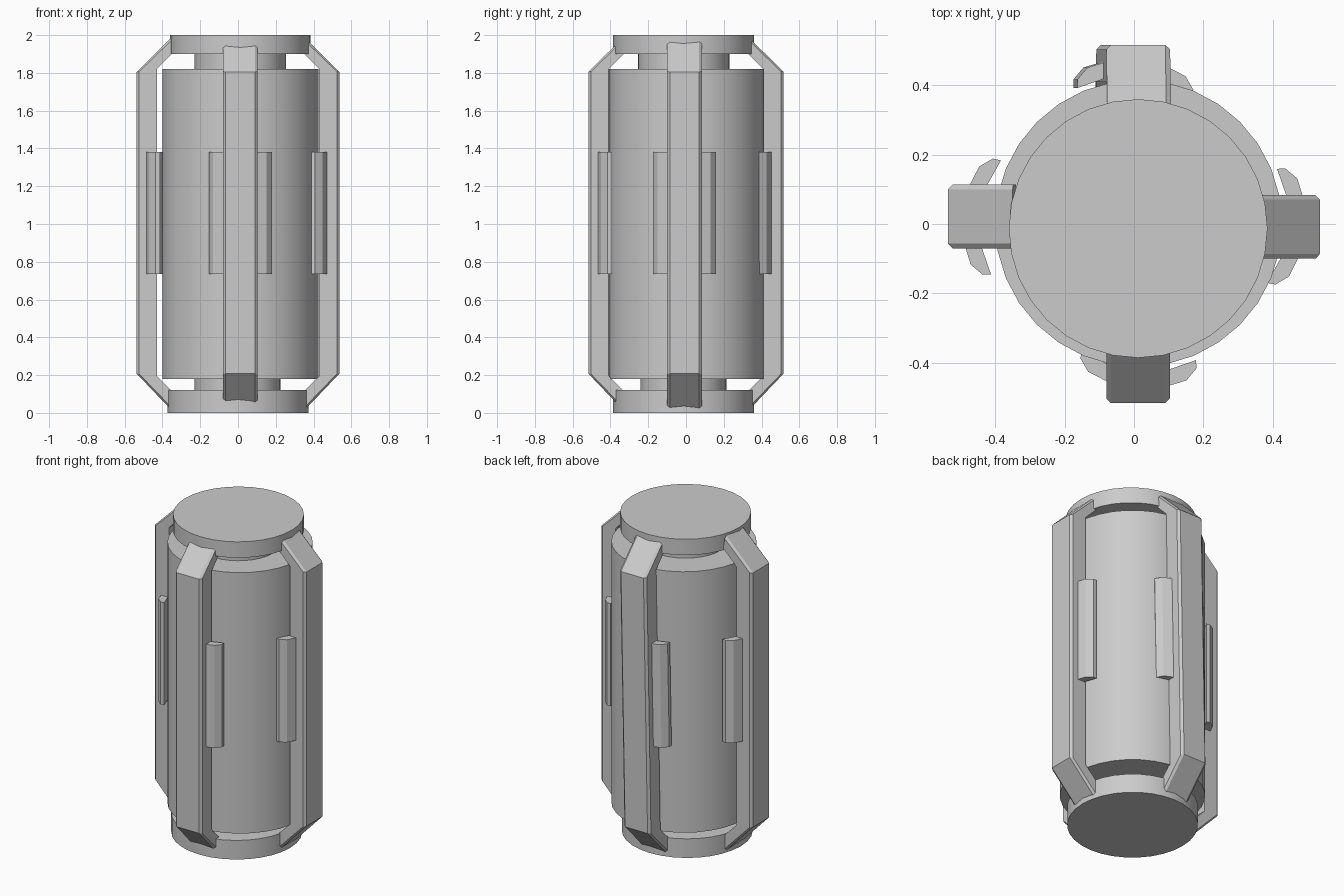
import bpy, bmesh, math
from mathutils import Matrix, Vector

if "Cube" in bpy.data.objects:
    bpy.data.objects.remove(bpy.data.objects["Cube"])


def cylinder(name, r, z0, z1, x, y):
    bpy.ops.mesh.primitive_cylinder_add(vertices=32, radius=r, depth=z1 - z0,
                                        location=(x, y, (z0 + z1) / 2))
    ob = bpy.context.object
    ob.name = name
    bpy.ops.object.shade_smooth_by_angle(angle=math.radians(30))


def skin(name, sections, matrix):
    """Join matching closed sections into a capped solid."""
    bm = bmesh.new()
    rings = [[bm.verts.new(p) for p in s] for s in sections]
    n = len(rings[0])
    for a, b in zip(rings, rings[1:]):
        for i in range(n):
            j = (i + 1) % n
            bm.faces.new((a[i], a[j], b[j], b[i]))
    bm.faces.new(rings[0])
    bm.faces.new(rings[-1])
    bmesh.ops.transform(bm, matrix=matrix, verts=bm.verts)
    bmesh.ops.recalc_face_normals(bm, faces=bm.faces)
    me = bpy.data.meshes.new(name)
    bm.to_mesh(me)
    bm.free()
    bpy.context.collection.objects.link(bpy.data.objects.new(name, me))


# Canister core, necks and end caps
cylinder("body", 0.414, 0.18, 1.82, 0.013, 0.002)
cylinder("top_neck", 0.242, 1.80, 1.92, 0.012, -0.013)
cylinder("bottom_neck", 0.228, 0.10, 0.20, -0.002, -0.013)
cylinder("top_cap", 0.373, 1.90, 2.0, 0.012, -0.013)
cylinder("bottom_cap", 0.373, 0.0, 0.12, 0.0, -0.013)

# Guard bar path: inner and outer (radius, height) pairs
BAR = [((0.34, 0.105), (0.35, 0.012)), ((0.43, 0.195), (0.537, 0.208)),
       ((0.43, 1.82), (0.537, 1.805)), ((0.34, 1.91), (0.35, 1.99))]
W, C = 0.092, 0.014

# Bracket cross-section behind each bar, half of a faceted arc
HALF = [(0.398, 0.165), (0.422, 0.168), (0.459, 0.142), (0.48, 0.09)]


def bar_section(inner, outer):
    (ri, zi), (ro, zo) = inner, outer
    t = C / max(0.05, math.hypot(ro - ri, zo - zi))
    rc, zc = ro + (ri - ro) * t, zo + (zi - zo) * t
    return [(ri, -W, zi), (ri, W, zi), (rc, W, zc),
            (ro, W - C, zo), (ro, C - W, zo), (rc, -W, zc)]


# Four sides: angle, radial shift, sideways shift in x/y, lean
SIDES = [("right", 0, 0.0, (0, -0.008), 0.0),
         ("back", 90, -0.02, (0.012, 0), -0.018),
         ("left", 180, 0.0, (0, 0.022), 0.0),
         ("front", 270, -0.02, (0.012, 0), 0.0)]
for side, ang, dr, (dx, dy), lean in SIDES:
    shear = Matrix.Identity(4)
    shear[1][2] = lean
    shear[1][3] = -lean * 1.8
    m = (Matrix.Translation((dx, dy, 0)) @ Matrix.Rotation(math.radians(ang), 4, 'Z')
         @ Matrix.Translation((dr, 0, 0)) @ shear)
    skin(side + "_guard_bar", [bar_section(i, o) for i, o in BAR], m)

    # Bracket, turned slightly about the bar
    outline = HALF + [(r, -y) for r, y in reversed(HALF)] + [(0.436, -0.08), (0.436, 0.08)]
    turn = (Matrix.Translation((0.43, 0, 0)) @ Matrix.Rotation(math.radians(-5), 4, 'Z')
            @ Matrix.Translation((-0.43, 0, 0)))
    skin(side + "_bracket", [[(r, y, z) for r, y in outline] for z in (0.735, 1.38)], m @ turn)
